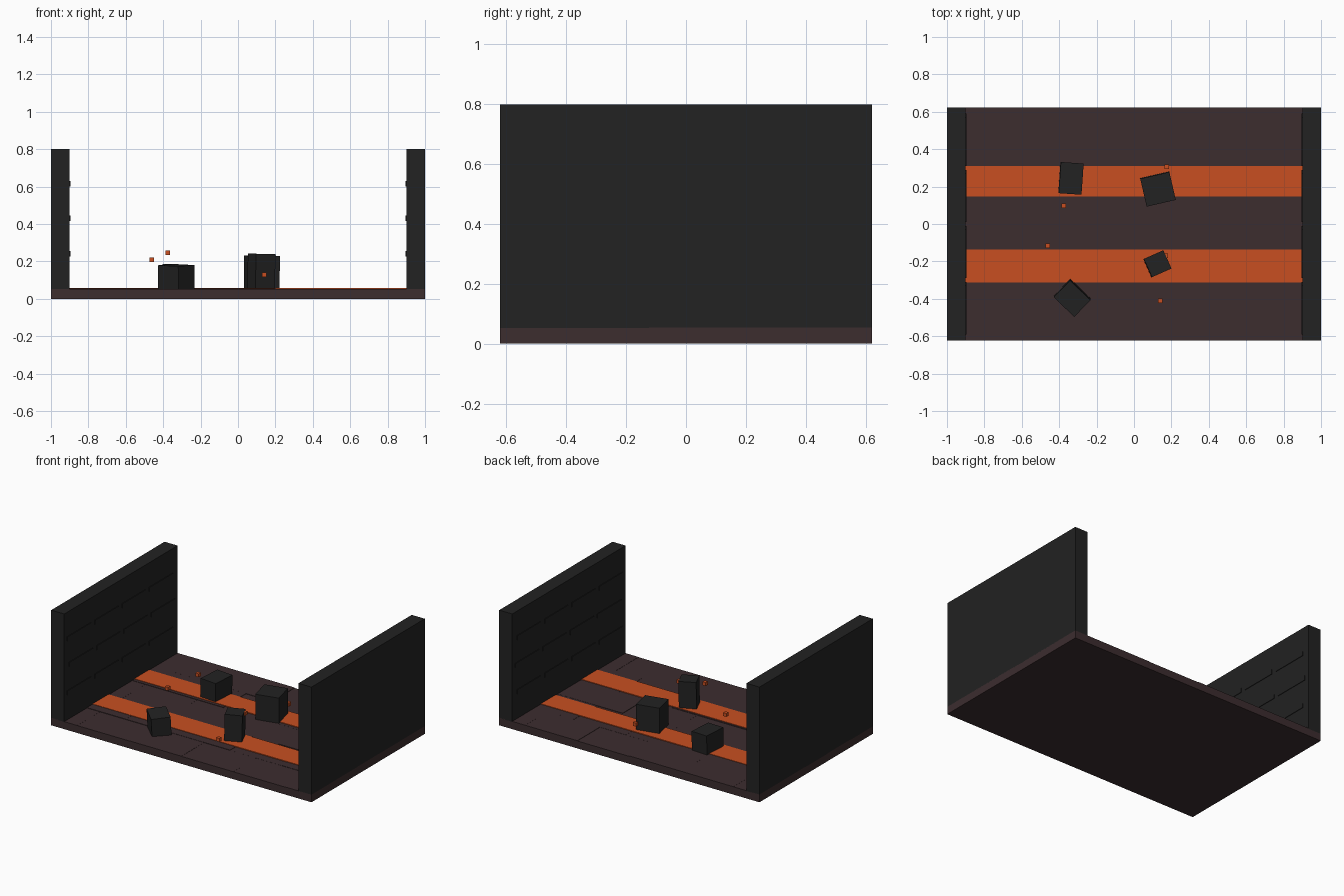
import bpy
import bmesh
import random
from math import radians
from mathutils import Matrix, Vector, Euler

random.seed(4)
cube = bpy.data.objects.get("Cube")
if cube:
    bpy.data.objects.remove(cube, do_unlink=True)


def material(name, color):
    mat = bpy.data.materials.new(name)
    mat.use_nodes = True
    mat.diffuse_color = (*color, 1)
    mat.node_tree.nodes["Principled BSDF"].inputs["Base Color"].default_value = (*color, 1)
    return mat


stone = material("charcoal stone", (0.016, 0.016, 0.016))
ground = material("scorched brown", (0.045, 0.026, 0.028))
molten = material("molten orange", (0.58, 0.078, 0.015))


def add_box(bm, center, size, rot=(0, 0, 0)):
    turn = Euler([radians(a) for a in rot]).to_matrix().to_4x4()
    bmesh.ops.create_cube(bm, size=1, matrix=Matrix.Translation(Vector(center)) @ turn @ Matrix.Diagonal((*size, 1)))


def finish(name, bm, mat):
    mesh = bpy.data.meshes.new(name)
    bm.to_mesh(mesh)
    bm.free()
    mesh.materials.append(mat)
    obj = bpy.data.objects.new(name, mesh)
    bpy.context.collection.objects.link(obj)
    return obj


def box(name, center, size, mat, rot=(0, 0, 0)):
    bm = bmesh.new()
    add_box(bm, center, size, rot)
    return finish(name, bm, mat)


HALF_Y = 0.622
FLOOR = 0.05

# Ground slab with staggered, slightly uneven paving
box("ground_slab", (0, 0, FLOOR / 2), (2, 2 * HALF_Y, FLOOR), ground)
bm = bmesh.new()
depth = 2 * HALF_Y / 5
for row in range(5):
    y = -HALF_Y + (row + 0.5) * depth
    cuts = [-1] + [-0.8 + 0.2 * (row % 2) + 0.4 * i for i in range(5)] + [1]
    for a, b in zip(cuts, cuts[1:]):
        if b - a > 0.01:
            lift = random.uniform(0.001, 0.005)
            add_box(bm, ((a + b) / 2, y, FLOOR + lift / 2), (b - a, depth, lift))
finish("paving_slabs", bm, ground)

# Molten channels running between the walls
for name, y0, y1 in (("front", -0.312, -0.137), ("back", 0.147, 0.309)):
    box(name + "_molten_channel", (0, (y0 + y1) / 2, FLOOR + 0.003), (1.9, y1 - y0, 0.008), molten)

# Side walls with shallow broken ridges on the inner faces
for name, side in (("left", 1), ("right", -1)):
    box(name + "_wall", (side * 0.95, 0, 0.425), (0.1, 2 * HALF_Y, 0.75), stone)
    bm = bmesh.new()
    for course, z in enumerate((0.24, 0.43, 0.615)):
        for i in range(4):
            y = -0.46 + 0.3 * i + 0.02 * (course % 2)
            add_box(bm, (side * 0.9, y, z), (0.008, 0.26, 0.03))
    finish(name + "_wall_ridges", bm, stone)

# Scattered stone blocks: x, y, width, depth, top, rotation
blocks = {
    "front_right_block": (-0.33, -0.395, 0.152, 0.125, 0.18, (3, 2, -44)),
    "back_right_block": (-0.337, 0.244, 0.122, 0.167, 0.185, (0, 1, -4)),
    "back_left_block": (0.128, 0.187, 0.16, 0.153, 0.23, (1, 0, 13)),
    "front_left_block": (0.125, -0.213, 0.114, 0.107, 0.24, (0, 1, 24)),
}
for name, (x, y, w, d, top, rot) in blocks.items():
    base = FLOOR - 0.01
    box(name, (x, y, (top + base) / 2), (w, d, top - base), stone, rot)

# Floating embers
embers = [(-0.375, 0.098, 0.245), (-0.46, -0.115, 0.21), (0.14, -0.41, 0.128),
          (0.175, 0.305, 0.11), (0.17, -0.17, 0.225)]
for i, spot in enumerate(embers):
    box(f"ember_{i + 1}", spot, (0.024,) * 3, molten)
